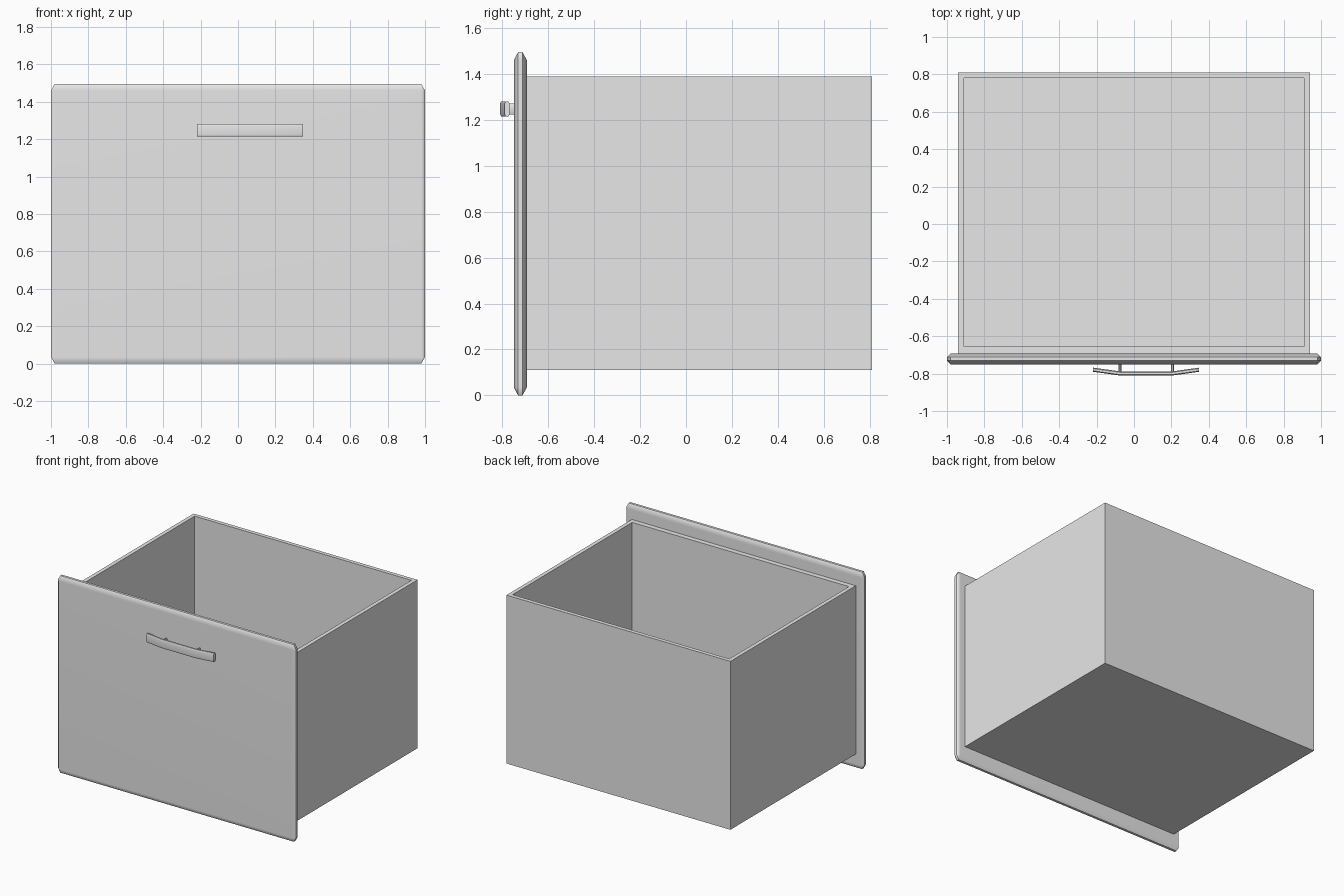
import bpy, bmesh, math

cube = bpy.data.objects.get("Cube")
if cube:
    bpy.data.objects.remove(cube, do_unlink=True)

GREY = (0.8, 0.8, 0.8, 1)
grey = bpy.data.materials.new("plain_grey")
grey.use_nodes = True
grey.diffuse_color = GREY
grey.node_tree.nodes["Principled BSDF"].inputs["Base Color"].default_value = GREY


def finish(name, bm, smooth=None):
    bmesh.ops.recalc_face_normals(bm, faces=bm.faces)
    mesh = bpy.data.meshes.new(name)
    bm.to_mesh(mesh)
    bm.free()
    obj = bpy.data.objects.new(name, mesh)
    bpy.context.collection.objects.link(obj)
    mesh.materials.append(grey)
    if smooth:
        mesh.shade_smooth()
        mesh.set_sharp_from_angle(angle=math.radians(smooth))
        weighted = obj.modifiers.new("even_shading", "WEIGHTED_NORMAL")
        weighted.keep_sharp = True
    return obj


def loft(bm, rings):
    """Skin a list of equal point rings and cap both ends."""
    loops = [[bm.verts.new(p) for p in ring] for ring in rings]
    n = len(loops[0])
    for a, b in zip(loops, loops[1:]):
        for i in range(n):
            j = (i + 1) % n
            bm.faces.new((a[i], a[j], b[j], b[i]))
    bm.faces.new(loops[0])
    bm.faces.new(loops[-1])


# Open box: outer shell, rim and recessed inside
WALL = 0.03


def rect(x, y0, y1, z):
    return [(-x, y0, z), (x, y0, z), (x, y1, z), (-x, y1, z)]


X, Y0, Y1, BOTTOM, TOP = 0.94, -0.695, 0.81, 0.11, 1.388
inside = (X - WALL, Y0 + 0.04, Y1 - WALL)
bm = bmesh.new()
loft(bm, [rect(X, Y0, Y1, BOTTOM), rect(X, Y0, Y1, TOP),
          rect(*inside, TOP), rect(*inside, BOTTOM + WALL)])
finish("drawer_box", bm)

# Front panel: a slab with chamfered edges and clipped corners
half = (1.0, 0.0285, 0.7475)
chamfer = (0.02, 0.019, 0.035)
centre = (0, -0.7215, 0.7475)
bm = bmesh.new()
for axis in range(3):
    size = [half[k] - (0 if k == axis else chamfer[k]) for k in range(3)]
    for sx in (-1, 1):
        for sy in (-1, 1):
            for sz in (-1, 1):
                signs = (sx, sy, sz)
                bm.verts.new([centre[k] + signs[k] * size[k] for k in range(3)])
bmesh.ops.convex_hull(bm, input=bm.verts)
bmesh.ops.dissolve_limit(bm, angle_limit=0.01, verts=bm.verts, edges=bm.edges)
finish("front_panel", bm, smooth=40)

# Pull handle: a flattened bar whose ends lean back towards the panel
HANDLE_X, HANDLE_Z = 0.065, 1.248
section = [(-0.011, -0.022), (-0.011, 0.022), (-0.006, 0.033), (0.006, 0.033),
           (0.011, 0.022), (0.011, -0.022), (0.006, -0.033), (-0.006, -0.033)]
path = [(-0.283, -0.779), (-0.14, -0.799), (0.14, -0.799), (0.283, -0.779)]
bm = bmesh.new()
loft(bm, [[(HANDLE_X + x, y + dy, HANDLE_Z + dz) for dy, dz in section]
          for x, y in path])
finish("handle_bar", bm, smooth=35)

# Posts joining the bar to the panel
for side, name in ((-1, "handle_post_right"), (1, "handle_post_left")):
    ring = [(HANDLE_X + side * 0.14 + 0.009 * math.cos(a), HANDLE_Z + 0.026 * math.sin(a))
            for a in (math.tau * (i + 0.5) / 8 for i in range(8))]
    bm = bmesh.new()
    loft(bm, [[(x, y, z) for x, z in ring] for y in (-0.795, -0.745)])
    finish(name, bm, smooth=50)
